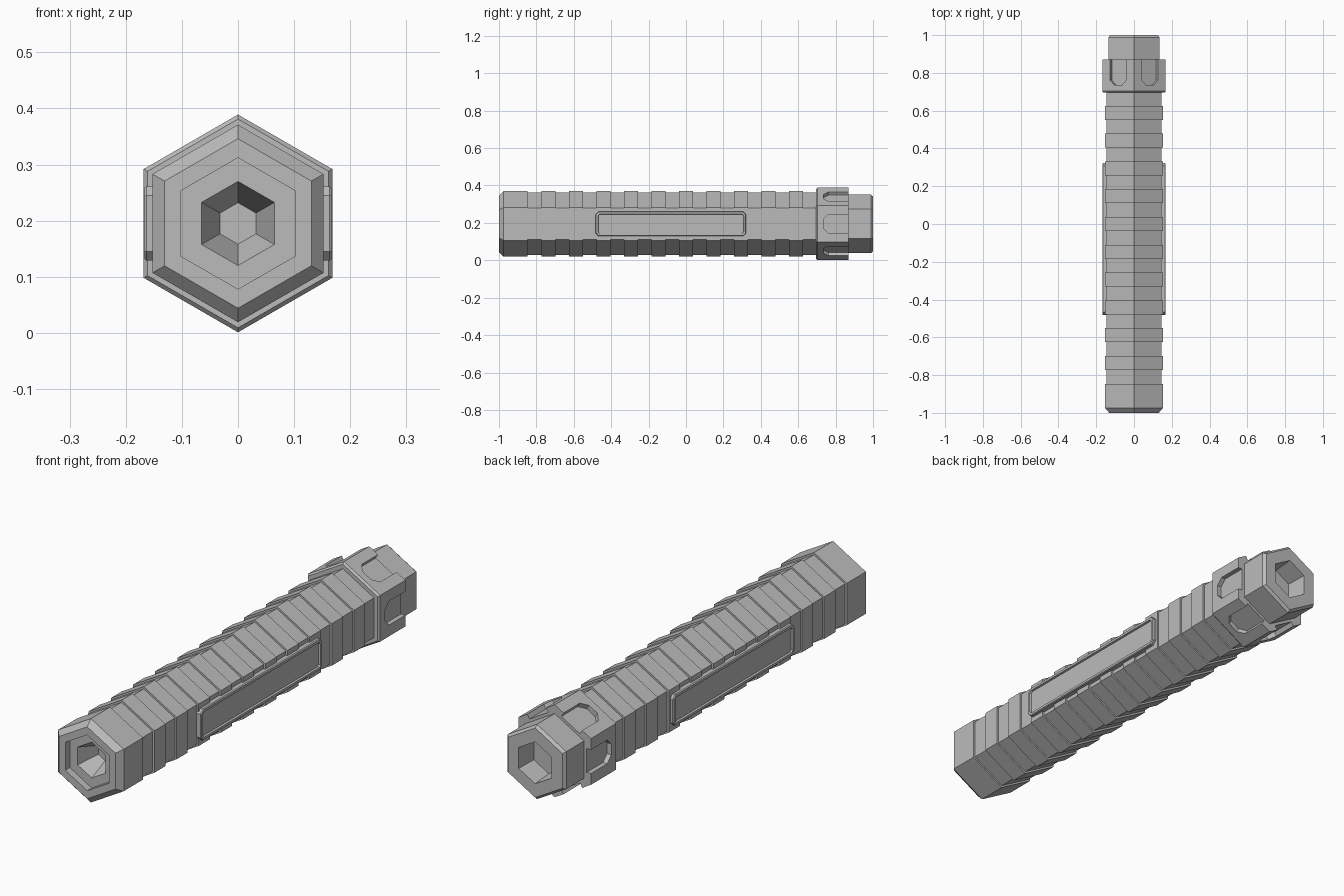
import bpy, bmesh
from math import sin, cos, pi
from mathutils import Matrix, Vector

cube = bpy.data.objects.get("Cube")
if cube:
    bpy.data.objects.remove(cube)

CENTRE = Vector((0, 0, 0.195))

grey = bpy.data.materials.new("mid grey")
grey.use_nodes = True
grey.diffuse_color = (0.5, 0.5, 0.5, 1)
grey.node_tree.nodes["Principled BSDF"].inputs["Base Color"].default_value = (0.5, 0.5, 0.5, 1)


def loft(bm, rings):
    """Skin a list of equal-length point rings and cap both ends."""
    loops = [[bm.verts.new(p) for p in ring] for ring in rings]
    for a, b in zip(loops, loops[1:]):
        for i in range(len(a)):
            j = (i + 1) % len(a)
            bm.faces.new((a[i], a[j], b[j], b[i]))
    bm.faces.new(loops[0][::-1])
    bm.faces.new(loops[-1])


def finish(bm, name):
    bmesh.ops.recalc_face_normals(bm, faces=bm.faces)
    mesh = bpy.data.meshes.new(name)
    bm.to_mesh(mesh)
    bm.free()
    mesh.materials.append(grey)
    obj = bpy.data.objects.new(name, mesh)
    bpy.context.collection.objects.link(obj)
    return obj


def hex_part(name, profile):
    """Six-sided turned part from (y, corner radius) pairs."""
    bm = bmesh.new()
    loft(bm, [[CENTRE + Vector((r * sin(k * pi / 3), y, r * cos(k * pi / 3)))
               for k in range(6)] for y, r in profile])
    return finish(bm, name)


def cut_corner_outline(x, y0, y1, half, c):
    """Rectangle with clipped corners, lying on a side face."""
    pts = [(y0 + c, -half), (y1 - c, -half), (y1, c - half), (y1, half - c),
           (y1 - c, half), (y0 + c, half), (y0, half - c), (y0, c - half)]
    return [Vector((x, y, z)) for y, z in pts]


# Grip: stepped front socket, chamfered nose, then evenly spaced ridges
RIDGE, GROOVE, PITCH = 0.176, 0.167, 0.147
profile = [(-0.88, 0.037), (-0.97, 0.075), (-0.97, 0.117), (-1, 0.117),
           (-1, 0.151), (-0.975, RIDGE), (-0.848, RIDGE), (-0.848, GROOVE)]
for i in range(-5, 5):
    a, b = i * PITCH - 0.037, i * PITCH + 0.037
    profile += [(a, GROOVE), (a, RIDGE), (b, RIDGE), (b, GROOVE)]
profile.append((0.72, GROOVE))
hex_part("ridged_grip", profile)

# Rear end with a hexagonal socket
hex_part("rear_end", [(0.8, 0.157), (0.988, 0.157), (1, 0.146),
                      (1, 0.088), (0.91, 0.08)])

# Collar with one open-backed slot cut in every face
collar = hex_part("collar", [(0.695, 0.186), (0.703, 0.194), (0.87, 0.194)])
bm = bmesh.new()
for k in range(6):
    turn = Matrix.Translation(CENTRE) @ Matrix.Rotation(k * pi / 3, 4, 'Y')
    loft(bm, [[turn @ p for p in cut_corner_outline(x, 0.735, 0.95, 0.05, 0.027)]
              for x in (0.148, 0.2)])
cutter = finish(bm, "slot_cutter")
cutter.hide_render = True
cut = collar.modifiers.new("slots", 'BOOLEAN')
cut.object = cutter
cut.operation = 'DIFFERENCE'
cut.solver = 'EXACT'
bpy.context.view_layer.objects.active = collar
bpy.ops.object.modifier_apply(modifier=cut.name)
bpy.data.objects.remove(cutter)

# Framed, recessed panel on each side: (distance out, inset) steps
STEPS = [(0.13, 0), (0.163, 0), (0.167, 0.003), (0.167, 0.013), (0.159, 0.015)]
for name, side in (("left_panel", 1), ("right_panel", -1)):
    bm = bmesh.new()
    loft(bm, [[CENTRE + Vector((side * p.x, p.y, p.z)) for p in
               cut_corner_outline(x, -0.483 + d, 0.322 - d, 0.066 - d, 0.016 - 0.6 * d)]
              for x, d in STEPS])
    finish(bm, name)
